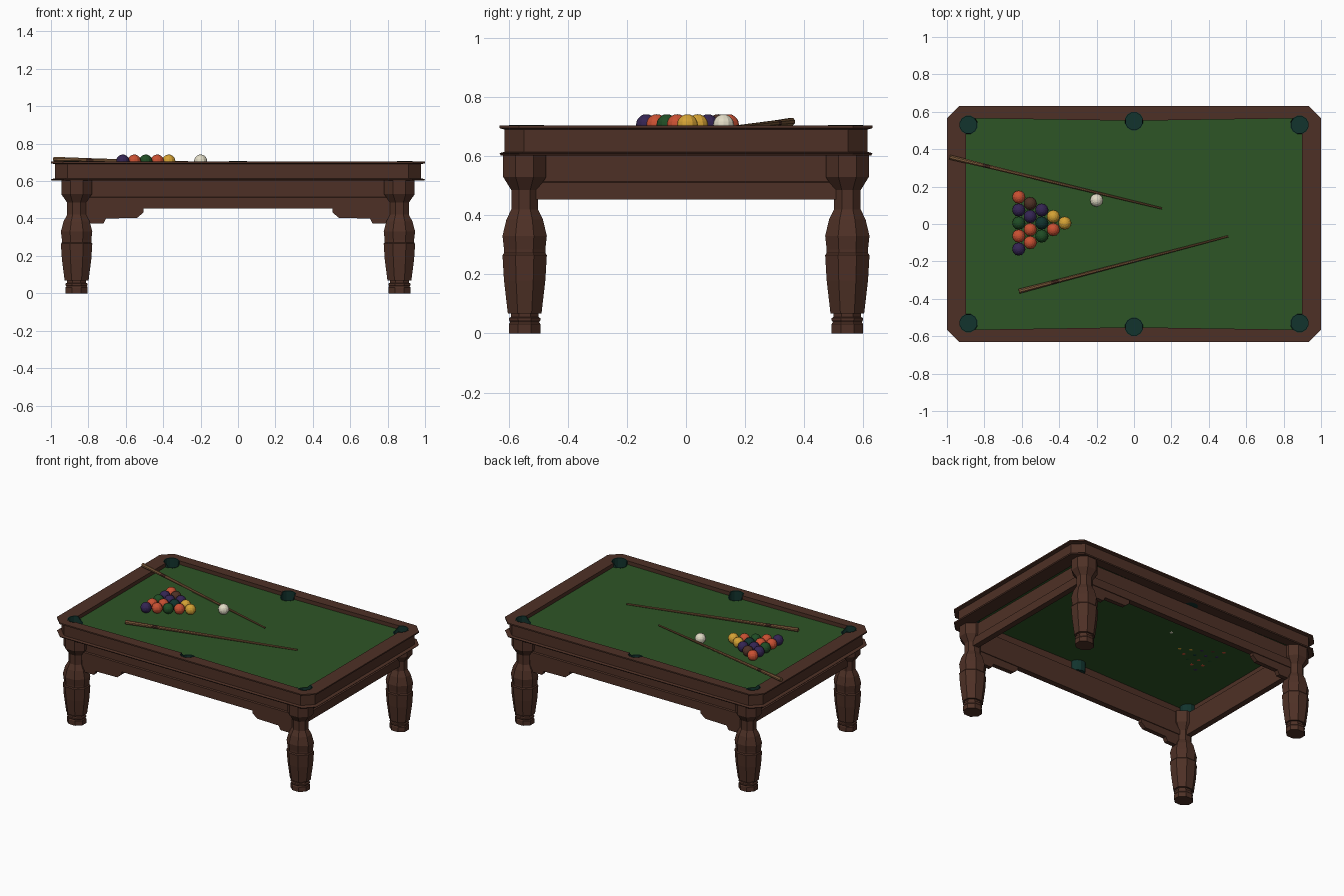
import bpy, bmesh, math
from mathutils import Vector

if "Cube" in bpy.data.objects:
    bpy.data.objects.remove(bpy.data.objects["Cube"])


def material(name, r, g, b):
    m = bpy.data.materials.new(name)
    m.diffuse_color = (r, g, b, 1)
    m.use_nodes = True
    m.node_tree.nodes["Principled BSDF"].inputs["Base Color"].default_value = m.diffuse_color
    return m


WOOD = material("dark_wood", .076, .030, .019)
FELT = material("green_felt", .027, .089, .019)
POCKET = material("dark_teal", .006, .034, .027)
RED = material("ball_red", .58, .080, .032)
PURPLE = material("ball_purple", .034, .018, .085)
GREEN = material("ball_green", .014, .072, .018)
YELLOW = material("ball_yellow", .66, .36, .035)
CREAM = material("ball_cream", .75, .71, .56)
TAN = material("cue_tan", .20, .10, .042)


def finish(name, bm, *mats):
    bmesh.ops.recalc_face_normals(bm, faces=bm.faces)
    me = bpy.data.meshes.new(name)
    bm.to_mesh(me)
    bm.free()
    for m in mats:
        me.materials.append(m)
    ob = bpy.data.objects.new(name, me)
    bpy.context.collection.objects.link(ob)
    return ob


def loft(bm, rings, closed=False, mat_rule=lambda i: 0):
    """Skin equal-length rings; cap the ends or close the section on itself."""
    vs = [[bm.verts.new(p) for p in r] for r in rings]
    n = len(vs[0])
    pairs = list(zip(vs, vs[1:]))
    if closed:
        pairs.append((vs[-1], vs[0]))
    for k, (a, b) in enumerate(pairs):
        for i in range(n):
            j = (i + 1) % n
            bm.faces.new((a[i], a[j], b[j], b[i])).material_index = mat_rule(k)
    if not closed:
        bm.faces.new(vs[0])
        bm.faces.new(vs[-1])


def frame_ring(hx, hy, c, z, bulge=0.0):
    """Rectangle with cut corners; long sides have a middle point."""
    half = [(hx, -hy + c), (hx, hy - c), (hx - c, hy), (0, hy - bulge), (-hx + c, hy)]
    return [(x, y, z) for x, y in half] + [(-x, -y, z) for x, y in half]


def circle(r, z, n, sx=1.0, cx=0, cy=0):
    r = r / math.cos(math.pi / n)
    a = [(i + .5) * math.tau / n for i in range(n)]
    return [(cx + r * sx * math.cos(t), cy + r * math.sin(t), z) for t in a]


# Rail: moulded frame with lips at top and bottom
bm = bmesh.new()
profile = [(0, .704), (0, .695), (-.017, .690), (-.017, .615), (0, .610), (-.004, .603)]
rings = [frame_ring(1 + o * 1.3, .631 + o, .065, z) for o, z in profile]
rings += [frame_ring(.898, .565, .03, .603, .013), frame_ring(.898, .565, .03, .704, .013)]
loft(bm, rings, closed=True)
rail = finish("rail_frame", bm, WOOD)

# Felt bed, its edge buried in the rail
bm = bmesh.new()
loft(bm, [frame_ring(.93, .60, .05, .674), frame_ring(.93, .60, .05, .678)])
bed = finish("felt_bed", bm, FELT)

# Pocket holes and cups
POCKETS = [(sx * .885, sy * .53) for sx in (-1, 1) for sy in (-1, 1)] + [(0, -.55), (0, .55)]
bm = bmesh.new()
for x, y in POCKETS:
    loft(bm, [circle(.046, .58, 12, 1, x, y), circle(.046, .75, 12, 1, x, y)])
cutter = finish("pocket_cutter", bm)
cutter.hide_render = True
cutter.display_type = 'WIRE'
for ob in (rail, bed):
    mod = ob.modifiers.new("pockets", 'BOOLEAN')
    mod.object = cutter
    mod.operation = 'DIFFERENCE'
    mod.solver = 'EXACT'

for x, y in POCKETS:
    bm = bmesh.new()
    loft(bm, [circle(r, z, 12, 1, x, y) for r, z in
              ((.046, .604), (.049, .62), (.049, .706), (.044, .706), (.044, .625))])
    # the rim drops to the felt where it faces the playing area
    for v in bm.verts:
        if v.co.z > .7 and abs(v.co.x) < .895 and abs(v.co.y) < .555:
            v.co.z = .680
    finish("pocket_cup", bm, POCKET)

# Skirt under the rail, with a thicker lower band
bm = bmesh.new()
loft(bm, [frame_ring(.882 + o, .555 + o, .02, z) for o, z in
          ((0, .606), (0, .515), (.01, .511), (.01, .453), (-.03, .453), (-.03, .606))],
     closed=True)
finish("skirt", bm, WOOD)

# Turned eight-sided legs
LEG = [(.053, 0), (.053, .032), (.049, .038), (.053, .045), (.053, .052), (.046, .056),
       (.046, .068), (.057, .068), (.070, .18), (.075, .265), (.070, .272), (.070, .285),
       (.075, .33), (.062, .385), (.045, .42), (.045, .485), (.073, .53), (.073, .61)]
for sx in (-1, 1):
    for sy in (-1, 1):
        bm = bmesh.new()
        loft(bm, [circle(r, z, 8, 1.12) for r, z in LEG])
        leg = finish("leg", bm, WOOD)
        leg.location = (sx * .863, sy * .546, 0)

# Stepped brackets under the long sides of the skirt
BRACKET = [(.83, .455), (.83, .372), (.72, .372), (.705, .40), (.54, .403), (.505, .432), (.505, .455)]
for sx in (-1, 1):
    for sy in (-1, 1):
        bm = bmesh.new()
        loft(bm, [[(sx * x, sy * y, z) for x, z in BRACKET] for y in (.53, .56)])
        finish("skirt_bracket", bm, WOOD)


# Balls: triangular rack plus the cue ball
def ball(name, x, y, mat):
    bm = bmesh.new()
    bmesh.ops.create_uvsphere(bm, u_segments=12, v_segments=10, radius=.035)
    finish(name, bm, mat).location = (x, y, .707)


RACK = [[YELLOW], [YELLOW, RED], [PURPLE, POCKET, GREEN], [WOOD, PURPLE, RED, RED],
        [RED, PURPLE, GREEN, RED, PURPLE]]
for c, column in enumerate(RACK):
    for r, mat in enumerate(column):
        ball("rack_ball", -.37 - c * .0615, .005 + (c / 2 - r) * .0695, mat)
ball("cue_ball", -.2, .127, CREAM)

# Cues: tapered sticks with a dark joint
for a, b in (((-.985, .357, .717), (.15, .083, .688)), ((-.615, -.36, .692), (.503, -.066, .685))):
    a, b = Vector(a), Vector(b)
    d = b - a
    bm = bmesh.new()
    loft(bm, [circle(r, t * d.length, 8) for t, r in ((0, .0125), (.155, .0105), (.19, .010), (1, .005))],
         mat_rule=lambda k: 1 if k == 1 else 0)
    cue = finish("cue_stick", bm, TAN, WOOD)
    cue.location = a
    cue.rotation_mode = 'QUATERNION'
    cue.rotation_quaternion = d.to_track_quat('Z', 'Y')
